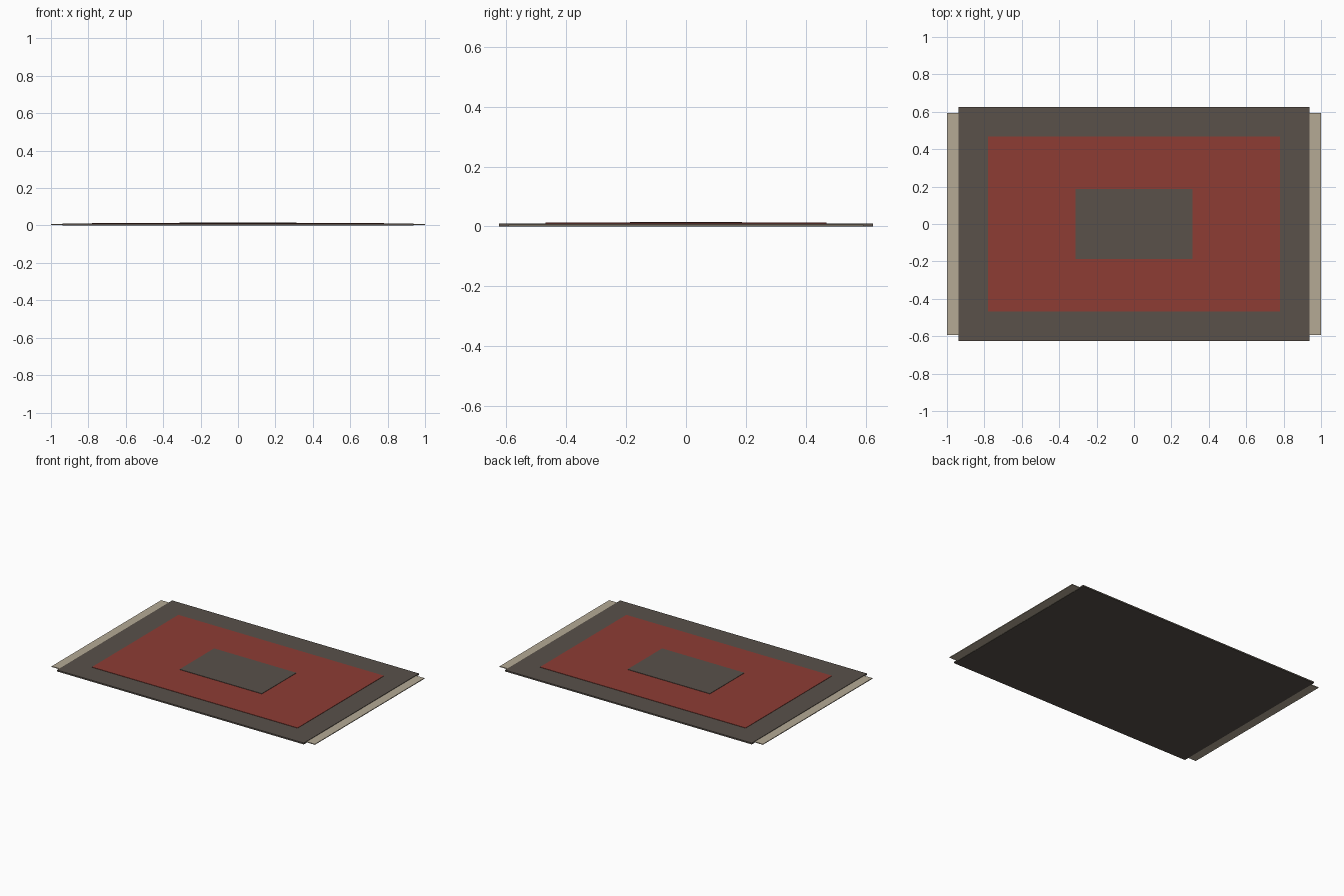
import bpy

if "Cube" in bpy.data.objects:
    bpy.data.objects.remove(bpy.data.objects["Cube"])


def material(name, rgb):
    m = bpy.data.materials.new(name)
    m.diffuse_color = (*rgb, 1)
    m.use_nodes = True
    m.node_tree.nodes["Principled BSDF"].inputs["Base Color"].default_value = m.diffuse_color
    return m


def slab(name, cx, sx, sy, z0, z1, mat):
    bpy.ops.mesh.primitive_cube_add(size=1, location=(cx, 0, (z0 + z1) / 2))
    ob = bpy.context.object
    ob.name = name
    ob.scale = (sx, sy, z1 - z0)
    bpy.ops.object.transform_apply(location=False, rotation=False, scale=True)
    ob.data.materials.append(mat)
    return ob


dark = material("dark_wool", (0.10, 0.083, 0.068))
red = material("red_wool", (0.27, 0.045, 0.034))
cream = material("cream_fringe", (0.46, 0.40, 0.30))

# Rug body, with each woven layer slightly raised
slab("rug_border", 0, 1.875, 1.25, 0.0, 0.01, dark)
slab("rug_field", 0, 1.5625, 0.9375, 0.009, 0.0125, red)
slab("rug_medallion", 0, 0.625, 0.375, 0.0115, 0.015, dark)

# Fringe strips at both short ends
for side, name in ((-1, "fringe_left"), (1, "fringe_right")):
    slab(name, side * 0.96875, 0.0625, 1.1875, 0.002, 0.007, cream)
